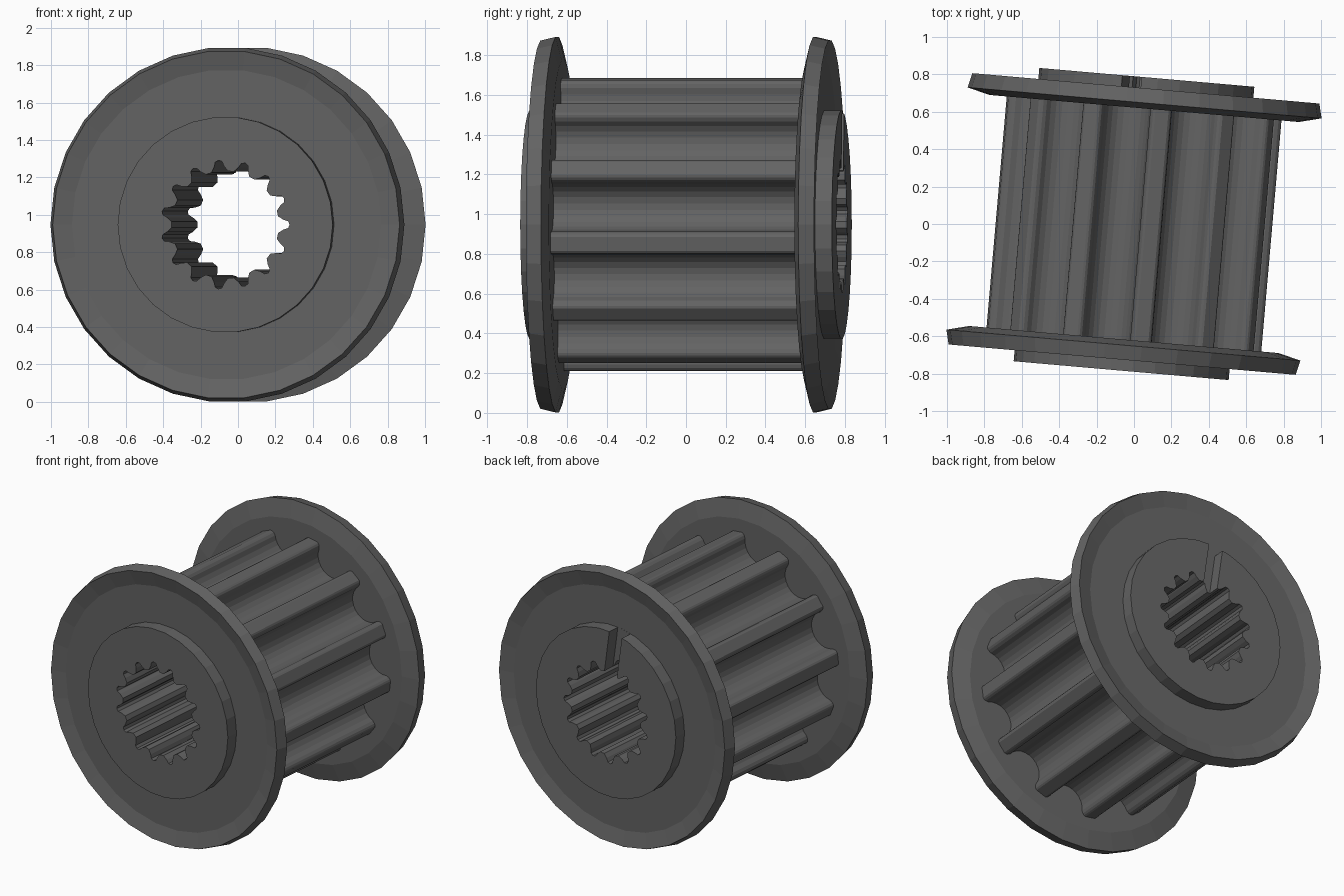
import bpy, bmesh
from math import sin, cos, pi, radians
from mathutils import Matrix

if "Cube" in bpy.data.objects:
    bpy.data.objects.remove(bpy.data.objects["Cube"])

SIDES = 30
PLACE = Matrix.Translation((0, 0, 0.947)) @ Matrix.Rotation(radians(-5), 4, 'Z')


def finish(name, bm):
    bmesh.ops.recalc_face_normals(bm, faces=bm.faces)
    bm.transform(PLACE)
    me = bpy.data.meshes.new(name)
    bm.to_mesh(me)
    bm.free()
    ob = bpy.data.objects.new(name, me)
    bpy.context.collection.objects.link(ob)
    return ob


def stack(name, rings):
    """Solid from a list of rings, each ring being (x, y, z) points."""
    bm = bmesh.new()
    vs = [[bm.verts.new(p) for p in r] for r in rings]
    n = len(vs[0])
    for a, b in zip(vs, vs[1:]):
        for i in range(n):
            j = (i + 1) % n
            bm.faces.new((a[i], a[j], b[j], b[i]))
    bm.faces.new(vs[0])
    bm.faces.new(vs[-1])
    return finish(name, bm)


def prism(name, outline, y0, y1):
    return stack(name, [[(x, y, z) for x, z in outline] for y in (y0, y1)])


def lathe(name, profile):
    """Revolve (radius, y) points about the axle."""
    ang = [2 * pi * i / SIDES for i in range(SIDES)]
    return stack(name, [[(r * cos(a), y, r * sin(a)) for a in ang] for r, y in profile])


def repeat(unit, count, start):
    """Repeat (tangent, radius) points around the axle."""
    pts = []
    for k in range(count):
        a = start + 2 * pi * k / count
        for u, r in unit:
            pts.append((r * cos(a) - u * sin(a), r * sin(a) + u * cos(a)))
    return pts


def combine(ob, other, op):
    m = ob.modifiers.new(op, 'BOOLEAN')
    m.operation, m.solver, m.object = op, 'EXACT', other
    bpy.context.view_layer.objects.active = ob
    bpy.ops.object.modifier_apply(modifier=m.name)
    bpy.data.objects.remove(other)


# Toothed barrel: 12 round-bottomed belt grooves with rounded crests
GR = 0.125
half = [(-0.157, 0.723), (-0.145, 0.7195), (-0.134, 0.71)]
arc = [(-GR * cos(pi * i / 12), 0.692 - GR * sin(pi * i / 12)) for i in range(13)]
groove = half + arc + [(-u, r) for u, r in reversed(half)]
pulley = prism("pulley", repeat(groove, 12, radians(7.5)), -0.66, 0.66)

# Dished flanges and hubs on both ends
for side, s in (("front", -1), ("back", 1)):
    flange = [(0.83, 0.62), (0.95, 0.65), (0.931, 0.728), (0.83, 0.702)]
    combine(pulley, lathe(side + "_flange", [(r, s * y) for r, y in flange]), 'UNION')
    combine(pulley, lathe(side + "_hub", [(0.577, s * 0.66), (0.577, s * 0.787)]), 'UNION')

# Splined bore with 15 grooves
spline = [(-0.044, 0.284), (-0.027, 0.312), (-0.018, 0.338), (0, 0.346),
          (0.018, 0.338), (0.027, 0.312), (0.044, 0.284)]
combine(pulley, prism("bore", repeat(spline, 15, 0), -1, 1), 'DIFFERENCE')

# Radial alignment slot in the back hub
slot = repeat([(-0.052, 0.2), (0.052, 0.2), (0.052, 0.62), (-0.052, 0.62)], 1, radians(98))
combine(pulley, prism("slot", slot, 0.703, 0.9), 'DIFFERENCE')

# Dark grey finish
dark = bpy.data.materials.new("dark_grey")
dark.diffuse_color = (0.125, 0.125, 0.125, 1)
dark.use_nodes = True
dark.node_tree.nodes["Principled BSDF"].inputs["Base Color"].default_value = dark.diffuse_color
pulley.data.materials.clear()
pulley.data.materials.append(dark)
for p in pulley.data.polygons:
    p.material_index = 0
